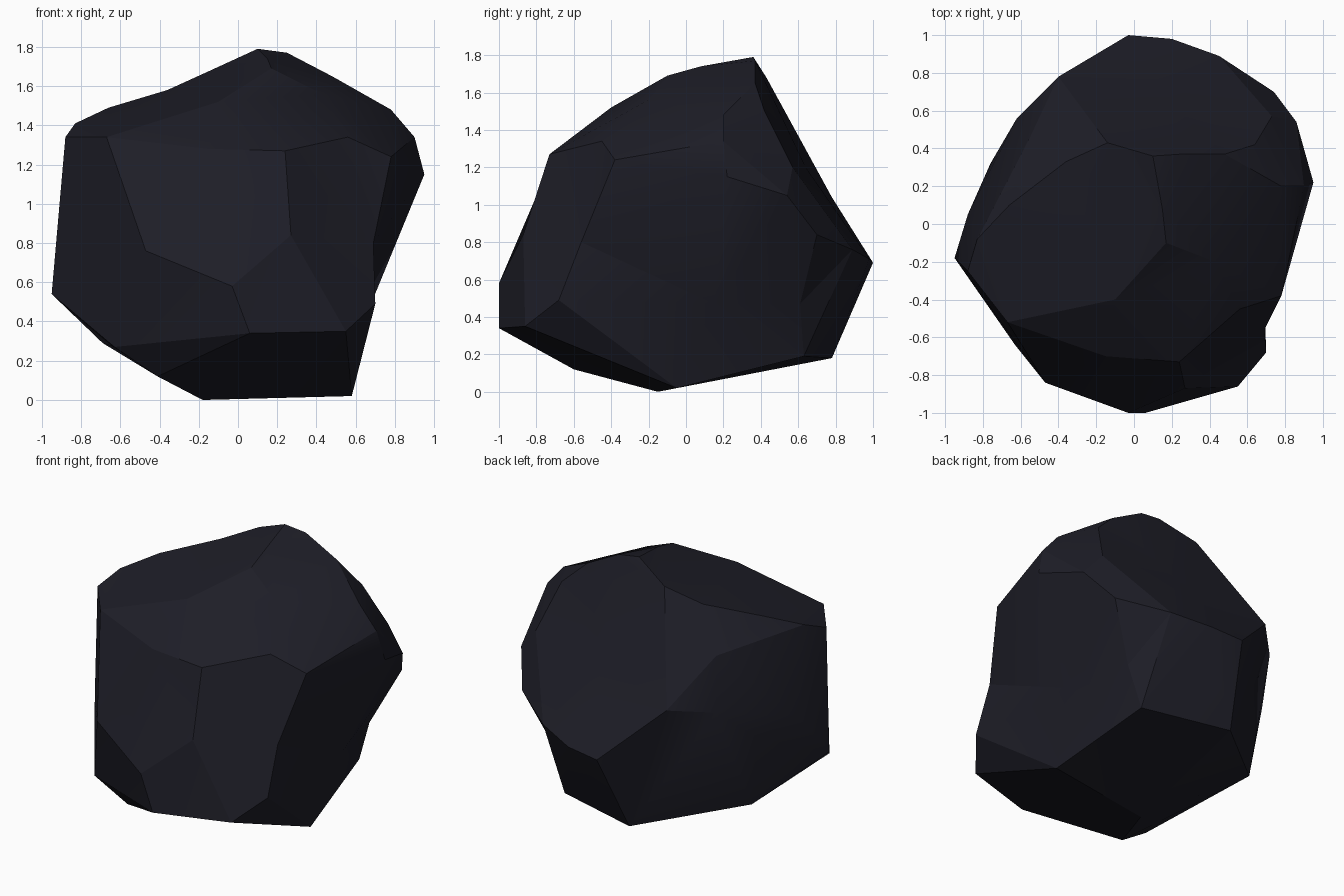
import bpy, bmesh, math
from mathutils import Vector

# Corners of the chipped facets, grouped around the boulder
CORNERS = [
    # summit ridge and right shoulder
    (.10, .36, 1.79), (.25, .37, 1.77), (.48, .37, 1.65), (.64, .42, 1.5),
    (.78, .2, 1.48), (.90, .2, 1.34), (.95, .22, 1.15), (.86, .54, 1.05),
    # rim and hollow of the large back facet
    (.74, .70, .84), (.73, .57, 1.2), (.45, .89, .76), (.2, .64, 1.2),
    (-.03, 1, .69), (-.4, .78, 1.04), (-.14, .43, 1.68), (.2, .98, .71),
    # left crest and left side
    (-.62, .56, 1.0), (-.55, .46, 1.33), (-.36, .33, 1.58), (-.66, .1, 1.49),
    (-.83, -.08, 1.41), (-.88, -.25, 1.34), (-.95, -.18, .54), (-.88, .05, .85),
    (-.76, .32, .78),
    # top facet
    (-.67, -.52, 1.34), (-.1, -.4, 1.52), (.17, -.1, 1.69),
    (.43, -.2, 1.56), (.15, .08, 1.74),
    # front facets
    (-.15, -.7, 1.28), (.24, -.73, 1.27), (.56, -.45, 1.34), (.78, -.38, 1.24),
    (.69, -.56, .8), (.7, -.68, .49), (.55, -.86, .35), (.27, -.87, .84),
    (-.03, -1, .58), (.06, -1, .34), (-.47, -.84, .76),
    # underside and undercut right side
    (-.63, -.64, .27), (-.41, -.6, .12), (-.18, -.15, 0), (.58, -.05, .02),
    (-.69, .28, .29), (-.12, .78, .18), (.47, .63, .19), (.56, .61, .47),
    (.67, .15, .47),
]
CENTRE = Vector((0, 0, .85))

# Wrap a hull round the softened corners, then push them back out,
# so shallow hollows between the facets survive
bm = bmesh.new()
home = {}
for c in CORNERS:
    d = Vector(c) - CENTRE
    v = bm.verts.new(d * d.length ** -0.85)
    home[v] = Vector(c)
bmesh.ops.convex_hull(bm, input=list(bm.verts))
loose = [v for v in bm.verts if not v.link_faces]
for v in bm.verts:
    v.co = home[v]
bmesh.ops.delete(bm, geom=loose, context='VERTS')
bmesh.ops.recalc_face_normals(bm, faces=bm.faces)
mesh = bpy.data.meshes.new("boulder")
bm.to_mesh(mesh)
bm.free()

# Dark stone
stone = bpy.data.materials.new("dark stone")
stone.diffuse_color = (.0125, .0125, .02, 1)
mesh.materials.append(stone)
rock = bpy.data.objects.new("boulder", mesh)
bpy.context.collection.objects.link(rock)
bpy.context.view_layer.objects.active = rock
rock.select_set(True)
bpy.ops.object.shade_smooth_by_angle(angle=math.radians(20))
